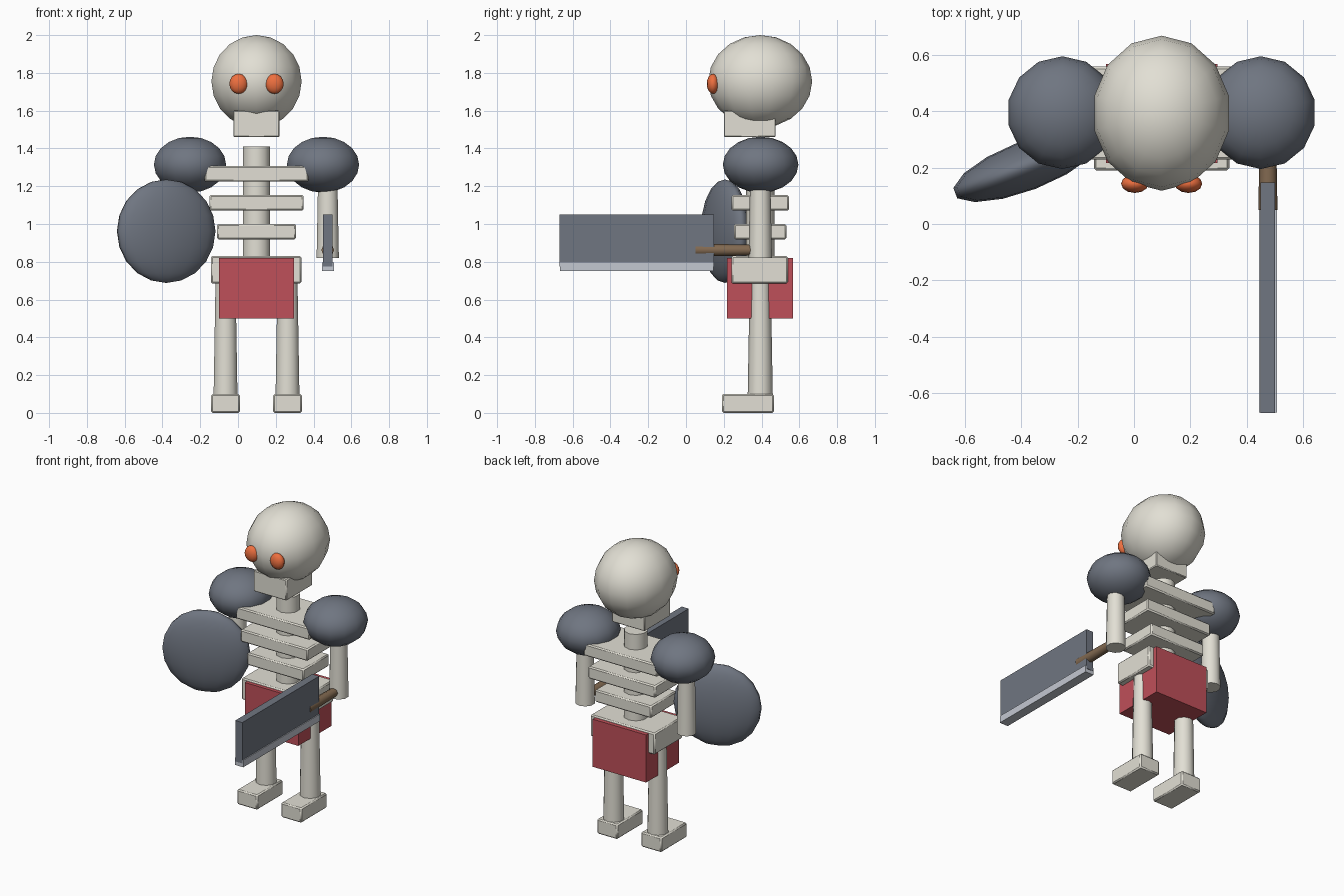
import bpy, math
from mathutils import Vector

if "Cube" in bpy.data.objects:
    bpy.data.objects.remove(bpy.data.objects["Cube"])

CX, CY = 0.098, 0.393  # body axis


def material(name, rgb):
    m = bpy.data.materials.new(name)
    m.diffuse_color = (*rgb, 1)
    m.use_nodes = True
    m.node_tree.nodes["Principled BSDF"].inputs["Base Color"].default_value = m.diffuse_color
    return m


BONE = material("bone", (0.76, 0.74, 0.66))
IRON = material("iron", (0.16, 0.18, 0.22))
STEEL = material("steel", (0.55, 0.58, 0.64))
CLOTH = material("cloth", (0.52, 0.08, 0.10))
GLOW = material("glow", (0.85, 0.16, 0.05))
WOOD = material("wood", (0.22, 0.14, 0.08))


def finish(name, mat, angle):
    ob = bpy.context.object
    ob.name = name
    ob.data.materials.append(mat)
    bpy.ops.object.shade_smooth_by_angle(angle=math.radians(angle))
    return ob


def box(name, lo, hi, mat, bevel=0.008):
    lo, hi = Vector(lo), Vector(hi)
    bpy.ops.mesh.primitive_cube_add(size=1, location=(lo + hi) / 2)
    bpy.context.object.scale = hi - lo
    bpy.ops.object.transform_apply(location=False, rotation=False, scale=True)
    ob = finish(name, mat, 60)
    if bevel:
        mod = ob.modifiers.new("soft_edges", 'BEVEL')
        mod.width, mod.segments = bevel, 1
    return ob


def ball(name, loc, radii, mat, turn=0, segs=14, rings=10):
    bpy.ops.mesh.primitive_uv_sphere_add(segments=segs, ring_count=rings, radius=1, location=loc)
    ob = bpy.context.object
    ob.scale = radii
    ob.rotation_euler = (0, 0, turn)
    return finish(name, mat, 80)


def rod(name, a, b, r1, r2, mat, sides=10):
    a, b = Vector(a), Vector(b)
    bpy.ops.mesh.primitive_cone_add(vertices=sides, radius1=r1, radius2=r2,
                                    depth=(b - a).length, location=(a + b) / 2)
    bpy.context.object.rotation_euler = (b - a).to_track_quat('Z', 'Y').to_euler()
    return finish(name, mat, 50)


# skull and jaw
ball("skull", (CX, CY, 1.755), (0.245, 0.275, 0.245), BONE)
box("jaw", (-0.025, 0.20, 1.46), (0.22, 0.475, 1.60), BONE, 0.005)

# spine, ribs and pelvis
rod("spine", (CX, CY, 0.78), (CX, CY, 1.41), 0.076, 0.074, BONE)
for i, (half, depth, z) in enumerate([(0.275, 0.165, 1.265), (0.25, 0.152, 1.112), (0.21, 0.138, 0.96)]):
    box(f"rib_{i + 1}", (CX - half, CY - depth, z - 0.041), (CX + half, CY + depth, z + 0.041), BONE)
box("pelvis", (-0.144, 0.24, 0.685), (0.335, 0.54, 0.83), BONE)
box("loincloth", (-0.10, 0.216, 0.50), (0.297, 0.567, 0.82), CLOTH, 0)

# paired parts
for side, s in (("left", -1), ("right", 1)):
    ball(f"{side}_eye", (CX + s * 0.095, 0.143, 1.742), (0.049, 0.033, 0.053), GLOW, segs=12, rings=8)
    ball(f"{side}_shoulder_guard", (CX + s * 0.352, CY + 0.002, 1.314), (0.196, 0.2, 0.148), IRON)
    x = CX + s * 0.377
    rod(f"{side}_arm", (x, CY, 0.82), (x, CY, 1.32), 0.062, 0.052, BONE)
    x = CX + s * 0.164
    rod(f"{side}_leg", (x, CY, 0.06), (x, CY, 0.74), 0.067, 0.055, BONE)
    box(f"{side}_foot", (x - 0.076, 0.19, 0), (x + 0.076, 0.465, 0.10), BONE)

# round shield, turned outward
ball("shield", (-0.38, 0.207, 0.962), (0.279, 0.088, 0.274), IRON, math.radians(21))

# cleaver held forward
rod("cleaver_handle", (0.475, 0.05, 0.862), (0.475, 0.38, 0.862), 0.034, 0.028, WOOD, 8)
box("cleaver_blade", (0.449, -0.67, 0.775), (0.501, 0.147, 1.05), IRON, 0)
box("cleaver_edge", (0.444, -0.668, 0.75), (0.507, 0.145, 0.797), STEEL, 0)
